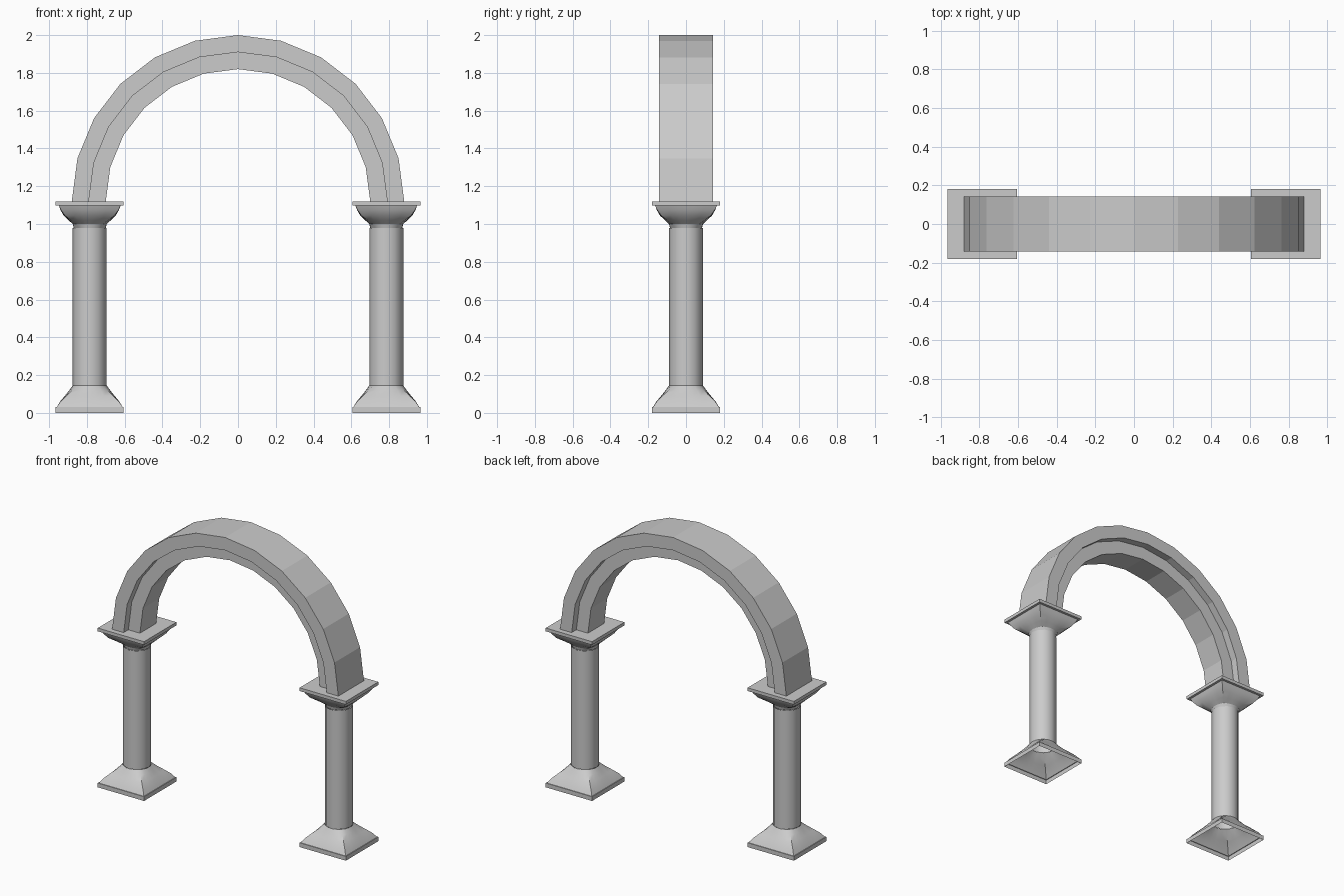
import bpy, bmesh
from math import sin, cos, pi

if "Cube" in bpy.data.objects:
    bpy.data.objects.remove(bpy.data.objects["Cube"])

COL_X = 0.785


def finish(bm, name, smooth=False):
    bmesh.ops.recalc_face_normals(bm, faces=bm.faces)
    me = bpy.data.meshes.new(name)
    bm.to_mesh(me)
    bm.free()
    ob = bpy.data.objects.new(name, me)
    bpy.context.collection.objects.link(ob)
    if smooth:
        bpy.ops.object.select_all(action='DESELECT')
        ob.select_set(True)
        bpy.context.view_layer.objects.active = ob
        bpy.ops.object.shade_smooth_by_angle(angle=0.55)
    return ob


def loft(name, cx, rings, n=24, cap_start=False, cap_end=False, smooth=True):
    """Stack rings of (z, half width, roundness): 0 is square, 1 is round."""
    bm = bmesh.new()
    loops = []
    for z, h, k in rings:
        loop = []
        for i in range(n):
            a = 2 * pi * i / n
            square = h / max(abs(cos(a)), abs(sin(a)))
            r = square + (h - square) * k
            loop.append(bm.verts.new((cx + r * cos(a), r * sin(a), z)))
        loops.append(loop)
    for a, b in zip(loops, loops[1:]):
        for i in range(n):
            j = (i + 1) % n
            bm.faces.new((a[i], a[j], b[j], b[i]))
    if cap_start:
        bm.faces.new(loops[0])
    if cap_end:
        bm.faces.new(loops[-1])
    return finish(bm, name, smooth)


def arch(name, profile, segments=12, spring=1.12):
    """Sweep a closed (radius, y) profile through a half circle."""
    bm = bmesh.new()
    loops = []
    for s in range(segments + 1):
        a = pi * s / segments
        loops.append([bm.verts.new((r * cos(a), y, spring + r * sin(a)))
                      for r, y in profile])
    n = len(profile)
    for a, b in zip(loops, loops[1:]):
        for i in range(n):
            j = (i + 1) % n
            bm.faces.new((a[i], a[j], b[j], b[i]))
    bm.faces.new(loops[0])
    bm.faces.new(loops[-1])
    return finish(bm, name)


for side, x in (("left", -COL_X), ("right", COL_X)):
    # Flared base: square plinth turning into a round collar, open underneath
    loft(side + "_base", x, [
        (0, 0.18, 0), (0.03, 0.18, 0), (0.03, 0.175, 0), (0.06, 0.157, 0.05),
        (0.09, 0.132, 0.2), (0.12, 0.108, 0.5), (0.145, 0.09, 1)])
    # Twelve-sided shaft
    loft(side + "_shaft", x, [(0.145, 0.09, 1), (0.98, 0.09, 1)], n=12)
    # Capital: round neck swelling to a square slab
    loft(side + "_capital", x, [
        (0.98, 0.085, 1), (1.0, 0.09, 0.8), (1.02, 0.112, 0.4),
        (1.045, 0.138, 0.15), (1.075, 0.155, 0.05), (1.097, 0.163, 0),
        (1.097, 0.18, 0), (1.12, 0.18, 0)], cap_start=True, cap_end=True)

# Arch with a recessed inner band on both faces
arch("arch", [(0.88, -0.142), (0.88, 0.142), (0.79, 0.142), (0.79, 0.09),
              (0.70, 0.09), (0.70, -0.09), (0.79, -0.09), (0.79, -0.142)])
